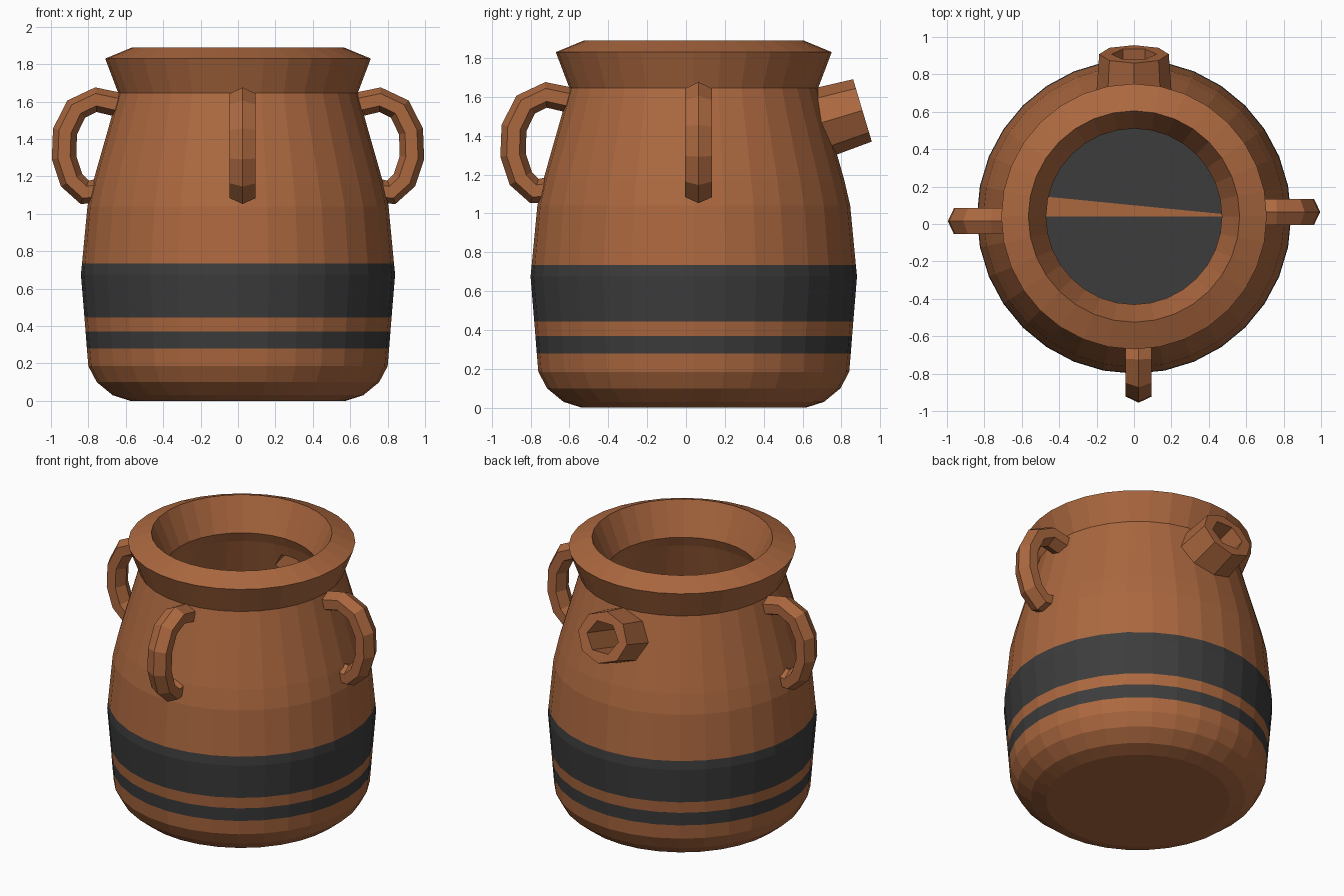
import bpy, bmesh, math
from mathutils import Vector

if "Cube" in bpy.data.objects:
    bpy.data.objects.remove(bpy.data.objects["Cube"])

SIDES = 32
CY = 0.04  # body axis offset in y (the spout and front handle balance the bounds)


def material(name, rgb):
    m = bpy.data.materials.new(name)
    m.diffuse_color = (*rgb, 1)
    m.use_nodes = True
    m.node_tree.nodes["Principled BSDF"].inputs["Base Color"].default_value = m.diffuse_color
    return m


clay = material("clay brown", (0.41, 0.138, 0.05))
dark = material("charcoal", (0.046, 0.046, 0.046))


def finish(name, bm):
    bmesh.ops.recalc_face_normals(bm, faces=bm.faces)
    me = bpy.data.meshes.new(name)
    bm.to_mesh(me)
    bm.free()
    me.materials.append(clay)
    me.materials.append(dark)
    ob = bpy.data.objects.new(name, me)
    bpy.context.collection.objects.link(ob)
    return ob


def skin(bm, rings):
    """Join successive vertex rings with quads; return faces per band."""
    bands = []
    for a, b in zip(rings, rings[1:]):
        n = len(a)
        bands.append([bm.faces.new((a[i], a[(i + 1) % n], b[(i + 1) % n], b[i])) for i in range(n)])
    return bands


# Jar body: outer profile upward, over the rim, then down the inside
outer = [(.575, 0), (.67, .03), (.755, .1), (.80, .185), (.808, .28), (.815, .37),
         (.821, .445), (.84, .675), (.834, .735), (.805, 1.04), (.775, 1.17),
         (.64, 1.645), (.71, 1.83), (.565, 1.89)]
inner = [(.47, 1.67), (.50, 1.6), (.64, 1.15), (.69, .67), (.66, .22), (.61, .13)]
bm = bmesh.new()
rings = []
for r, z in outer + inner:
    rings.append([bm.verts.new((r * math.cos(2 * math.pi * i / SIDES),
                                CY + r * math.sin(2 * math.pi * i / SIDES), z)) for i in range(SIDES)])
bands = skin(bm, rings)
for k in (4, 6, 7):  # painted stripes
    for f in bands[k]:
        f.material_index = 1
bm.faces.new(rings[0])
# Inside floor: dark, with one thin clay sliver across it
fl = rings[-1]
h = SIDES // 2
bm.faces.new(fl[:h]).material_index = 1
bm.faces.new((fl[0], fl[h - 1], fl[h]))
bm.faces.new([fl[0]] + fl[h:]).material_index = 1
body = finish("jar_body", bm)

# Spout: tilted eight-sided stub on the back
axis = Vector((0, .958, .287))
up = Vector((0, -.287, .958))
tip = Vector((0, .908, 1.53))


def tube(name, n, stations, squash, phase=0):
    bm = bmesh.new()
    rings = []
    for d, r in stations:
        ring = []
        for i in range(n):
            a = 2 * math.pi * i / n + phase
            ring.append(bm.verts.new(tip + axis * d + Vector((r * math.cos(a), 0, 0))
                                     + up * (r * squash * math.sin(a))))
        rings.append(ring)
    skin(bm, rings)
    bm.faces.new(rings[0])
    bm.faces.new(rings[-1])
    return finish(name, bm)


spout = tube("spout", 8, [(-.24, .203), (0, .186)], .9)
cutter = tube("spout_hole_cutter", 6, [(-.5, .12), (.08, .12)], .9)
cutter.hide_render = True

# Bore the spout through to the inside of the jar
for ob in (body, spout):
    mod = ob.modifiers.new("hole", 'BOOLEAN')
    mod.operation = 'DIFFERENCE'
    mod.solver = 'EXACT'
    mod.object = cutter
    bpy.context.view_layer.update()
    dg = bpy.context.evaluated_depsgraph_get()
    me = bpy.data.meshes.new_from_object(ob.evaluated_get(dg))
    ob.modifiers.clear()
    ob.data = me
bpy.data.objects.remove(cutter)

# Handles: hexagonal section swept along a (radius, height) path
path = [Vector(p) for p in ((.60, 1.575), (.76, 1.61), (.865, 1.56), (.925, 1.44),
                            (.93, 1.30), (.89, 1.18), (.82, 1.115), (.73, 1.125))]


def handle(name, angle):
    radial = Vector((math.cos(angle), math.sin(angle), 0))
    side = Vector((-math.sin(angle), math.cos(angle), 0))
    bm = bmesh.new()
    rings = []
    for i, p in enumerate(path):
        t = (path[min(i + 1, len(path) - 1)] - path[max(i - 1, 0)]).normalized()
        nrm = radial * -t.y + Vector((0, 0, t.x))
        c = Vector((0, CY, 0)) + radial * p.x + Vector((0, 0, p.y)) + side * .025
        rings.append([bm.verts.new(c + nrm * (.066 * math.cos(k * math.pi / 3))
                                   + side * (.08 * math.sin(k * math.pi / 3))) for k in range(6)])
    skin(bm, rings)
    bm.faces.new(rings[0])
    bm.faces.new(rings[-1])
    finish(name, bm)


for name, deg in (("right_handle", 0), ("left_handle", 180), ("front_handle", -90)):
    handle(name, math.radians(deg))
